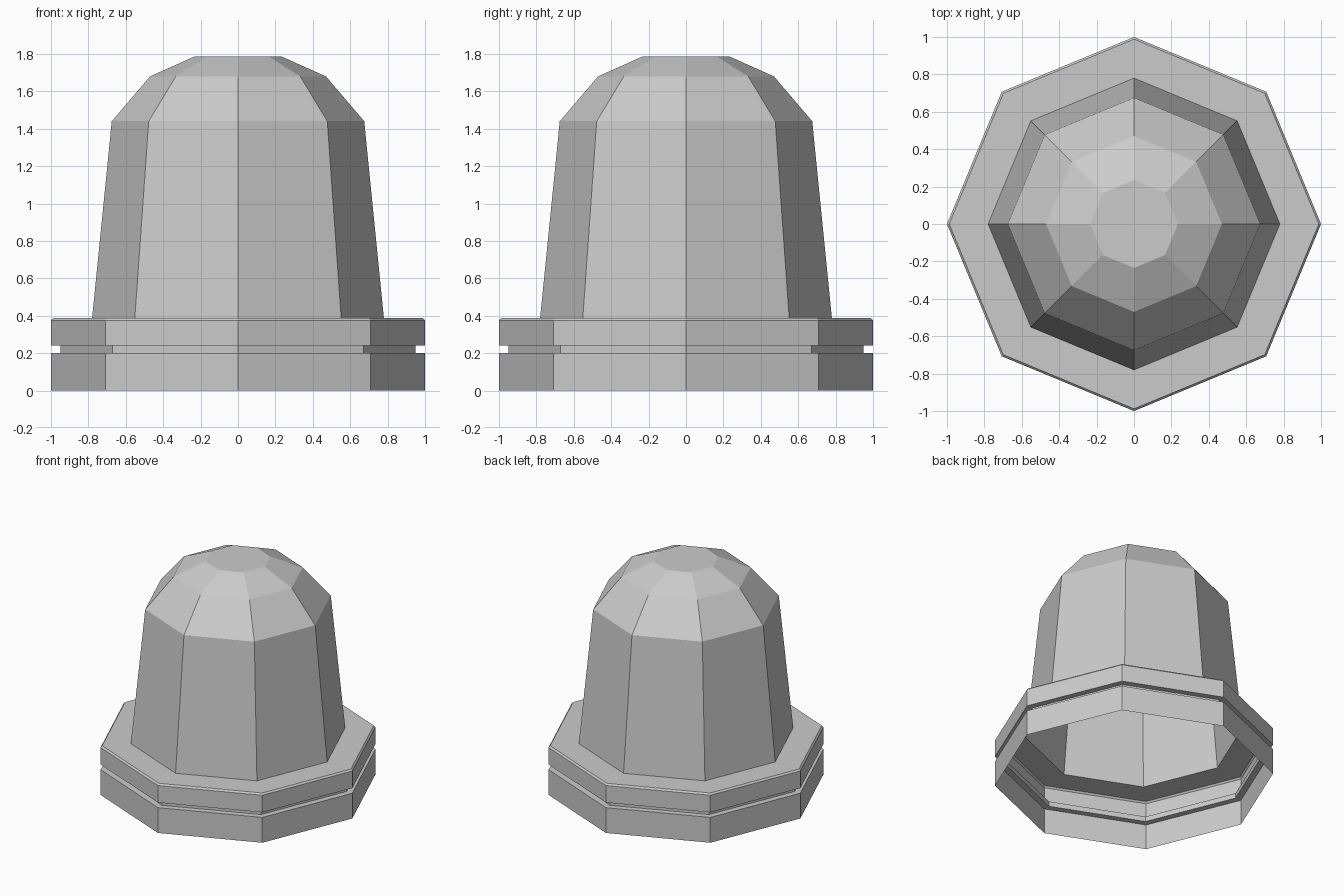
import bpy, bmesh
from math import cos, sin, tau

if "Cube" in bpy.data.objects:
    bpy.data.objects.remove(bpy.data.objects["Cube"])

SIDES = 8


def lathe(name, profile, cap_top=False):
    """Revolve a (radius, height) profile into a flat-faced octagonal shell."""
    bm = bmesh.new()
    rings = [[bm.verts.new((r * cos(tau * i / SIDES), r * sin(tau * i / SIDES), z))
              for i in range(SIDES)] for r, z in profile]
    for low, high in zip(rings, rings[1:]):
        for i in range(SIDES):
            j = (i + 1) % SIDES
            bm.faces.new((low[i], low[j], high[j], high[i]))
    if cap_top:
        bm.faces.new(rings[-1])
    mesh = bpy.data.meshes.new(name)
    bm.to_mesh(mesh)
    bm.free()
    obj = bpy.data.objects.new(name, mesh)
    bpy.context.collection.objects.link(obj)
    return obj


# Open-bottomed base ring with a groove and a chamfered flange
lathe("base_ring", [(1, 0), (1, 0.2), (0.95, 0.2), (0.95, 0.24), (1, 0.24),
                    (1, 0.375), (0.988, 0.388), (0.78, 0.388)])

# Hollow tapered dome with a faceted crown
lathe("dome", [(0.78, 0.388), (0.675, 1.44), (0.47, 1.68), (0.235, 1.785)],
      cap_top=True)
